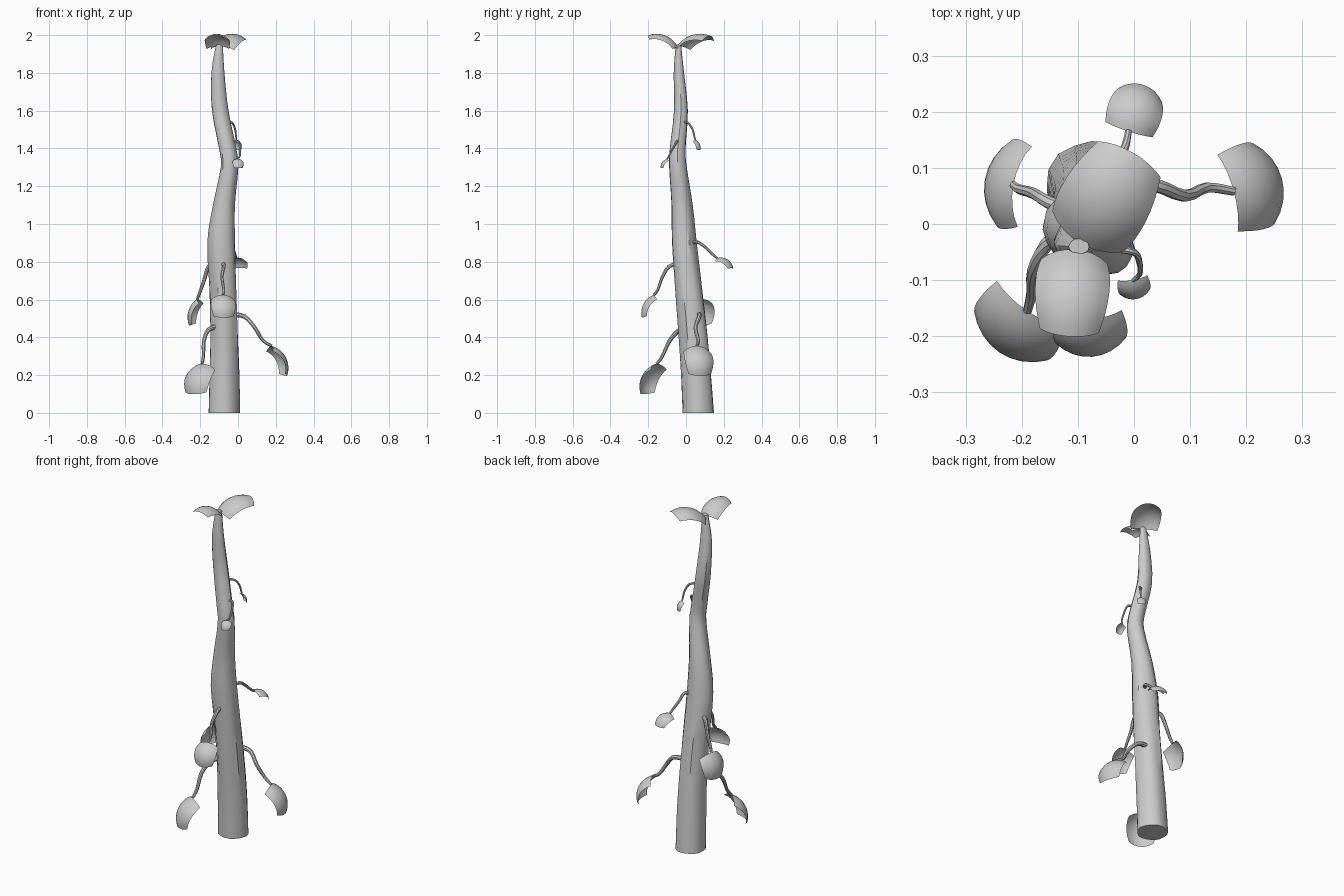
import bpy, bmesh, math
from mathutils import Vector

if "Cube" in bpy.data.objects:
    bpy.data.objects.remove(bpy.data.objects["Cube"])


def spline(points, steps):
    """Catmull-Rom through tuples of any length."""
    p = [points[0]] + list(points) + [points[-1]]
    out = []
    for i in range(1, len(p) - 2):
        for s in range(steps):
            t = s / steps
            out.append([0.5 * (2*b + (c-a)*t + (2*a-5*b+4*c-d)*t*t + (3*b-a-3*c+d)*t**3)
                        for a, b, c, d in zip(p[i-1], p[i], p[i+1], p[i+2])])
    out.append(list(points[-1]))
    return out


def finish(name, bm, angle):
    me = bpy.data.meshes.new(name)
    bmesh.ops.recalc_face_normals(bm, faces=bm.faces)
    bm.to_mesh(me)
    bm.free()
    ob = bpy.data.objects.new(name, me)
    bpy.context.collection.objects.link(ob)
    bpy.ops.object.select_all(action='DESELECT')
    ob.select_set(True)
    bpy.context.view_layer.objects.active = ob
    bpy.ops.object.shade_smooth_by_angle(angle=math.radians(angle))
    return ob


def tube(name, path, sides, flute=0.0, flat=False):
    """Capped tube along (x, y, z, r[, ry]) points; flute adds twisting ridges."""
    bm = bmesh.new()
    rings = []
    for i, p in enumerate(path):
        c = Vector(p[:3])
        t = Vector(path[min(i+1, len(path)-1)][:3]) - Vector(path[max(i-1, 0)][:3])
        t.normalize()
        if flat:
            u, v = Vector((1, 0, 0)), Vector((0, 1, 0))
        else:
            u = t.cross(Vector((0.3, 0.9, 0.2))).normalized()
            v = t.cross(u)
        ring = []
        for k in range(sides):
            a = 2 * math.pi * k / sides
            f = 1 + flute * math.cos(5*a + 4.5*c.z) + flute * 0.6 * math.sin(8*a - 3*c.z)
            ring.append(bm.verts.new(c + u*p[3]*f*math.cos(a) + v*p[-1]*f*math.sin(a)))
        rings.append(ring)
    for a, b in zip(rings, rings[1:]):
        for k in range(sides):
            n = (k + 1) % sides
            bm.faces.new((a[k], a[n], b[n], b[k]))
    bm.faces.new(rings[0][::-1])
    bm.faces.new(rings[-1])
    return finish(name, bm, 40)


def leaf(name, base, heading, length, width, pitch0, pitch1, n=8):
    """Cupped leaf sheet that bends from pitch0 to pitch1 along its length."""
    bm = bmesh.new()
    h = math.radians(heading)
    out = Vector((math.cos(h), math.sin(h), 0))
    side = Vector((-math.sin(h), math.cos(h), 0))
    up = Vector((0, 0, 1))
    c = Vector(base)
    half = math.radians(48)
    rows = []
    for i in range(n + 1):
        t = i / n
        p = math.radians(pitch0 + (pitch1 - pitch0) * t)
        fwd = out*math.cos(p) + up*math.sin(p)
        nrm = up*math.cos(p) - out*math.sin(p)
        r = width * (0.88 + 0.5*t - 0.6*t*t) / (2 * math.sin(half))
        rows.append([bm.verts.new(c + side*r*math.sin(half*(2*j/n - 1))
                                  - nrm*r*(1 - math.cos(half*(2*j/n - 1))))
                     for j in range(n + 1)])
        c = c + fwd * (length / n)
    for a, b in zip(rows, rows[1:]):
        for j in range(n):
            bm.faces.new((a[j], b[j], b[j+1], a[j+1]))
    return finish(name, bm, 60)


# Trunk: x, y, z, radius in x, radius in y
trunk = [(-0.075, 0.065, 0, .083, .083), (-0.073, 0.055, .2, .080, .080),
         (-0.073, 0.040, .4, .074, .078), (-0.078, 0.015, .65, .072, .073),
         (-0.088, -0.010, .9, .074, .066), (-0.075, -0.022, 1.1, .058, .056),
         (-0.046, -0.043, 1.3, .046, .046), (-0.056, -0.044, 1.4, .045, .041),
         (-0.095, -0.026, 1.6, .043, .036), (-0.106, -0.037, 1.8, .034, .027),
         (-0.098, -0.040, 1.95, .018, .014)]
tube("trunk", spline(trunk, 3), 16, 0.03, True)

# Side leaves: stalk points, stalk radius, leaf heading, length, width, pitches
side_leaves = [
    ("right", [(-.03, .07, .52), (.035, .07, .51), (.09, .05, .45), (.13, .065, .385), (.178, .058, .355)],
     .012, 15, .20, .16, -22, -115),
    ("front_left", [(-.11, .0, .46), (-.155, -.035, .44), (-.18, -.085, .385), (-.183, -.125, .30), (-.19, -.155, .26)],
     .012, 236, .20, .17, -25, -110),
    ("left", [(-.11, .02, .78), (-.155, .04, .775), (-.18, .055, .70), (-.205, .062, .63), (-.215, .07, .605)],
     .011, 170, .16, .165, -40, -115),
    ("front", [(-.08, -.04, .79), (-.075, -.09, .775), (-.085, -.125, .72), (-.075, -.15, .65), (-.08, -.17, .625)],
     .010, 275, .15, .135, -25, -110),
    ("back", [(-.05, .03, .90), (-.03, .06, .905), (-.028, .105, .875), (-.015, .14, .84), (-.01, .165, .82)],
     .009, 72, .115, .10, 10, -85),
    ("upper_back", [(-.06, -.01, 1.54), (-.03, .012, 1.535), (-.015, .035, 1.50), (-.01, .045, 1.46), (-.008, .05, 1.445)],
     .006, 60, .065, .05, -30, -110),
    ("upper_front", [(-.04, -.045, 1.44), (0, -.05, 1.435), (.01, -.07, 1.40), (.01, -.09, 1.36), (-.002, -.1, 1.345)],
     .006, 280, .065, .06, -20, -100),
]
for name, pts, rad, head, length, width, p0, p1 in side_leaves:
    stalk = [(*p, rad * (1.15 - 0.12 * i)) for i, p in enumerate(pts)]
    tube(name + "_stalk", spline(stalk, 3), 8)
    leaf(name + "_leaf", pts[-1], head, length, width, p0, p1)

# Crown leaves
leaf("crown_back_leaf", (-.095, -.035, 1.942), 60, .21, .165, 50, -28)
leaf("crown_front_leaf", (-.105, -.045, 1.942), 266, .18, .135, 55, -25)
